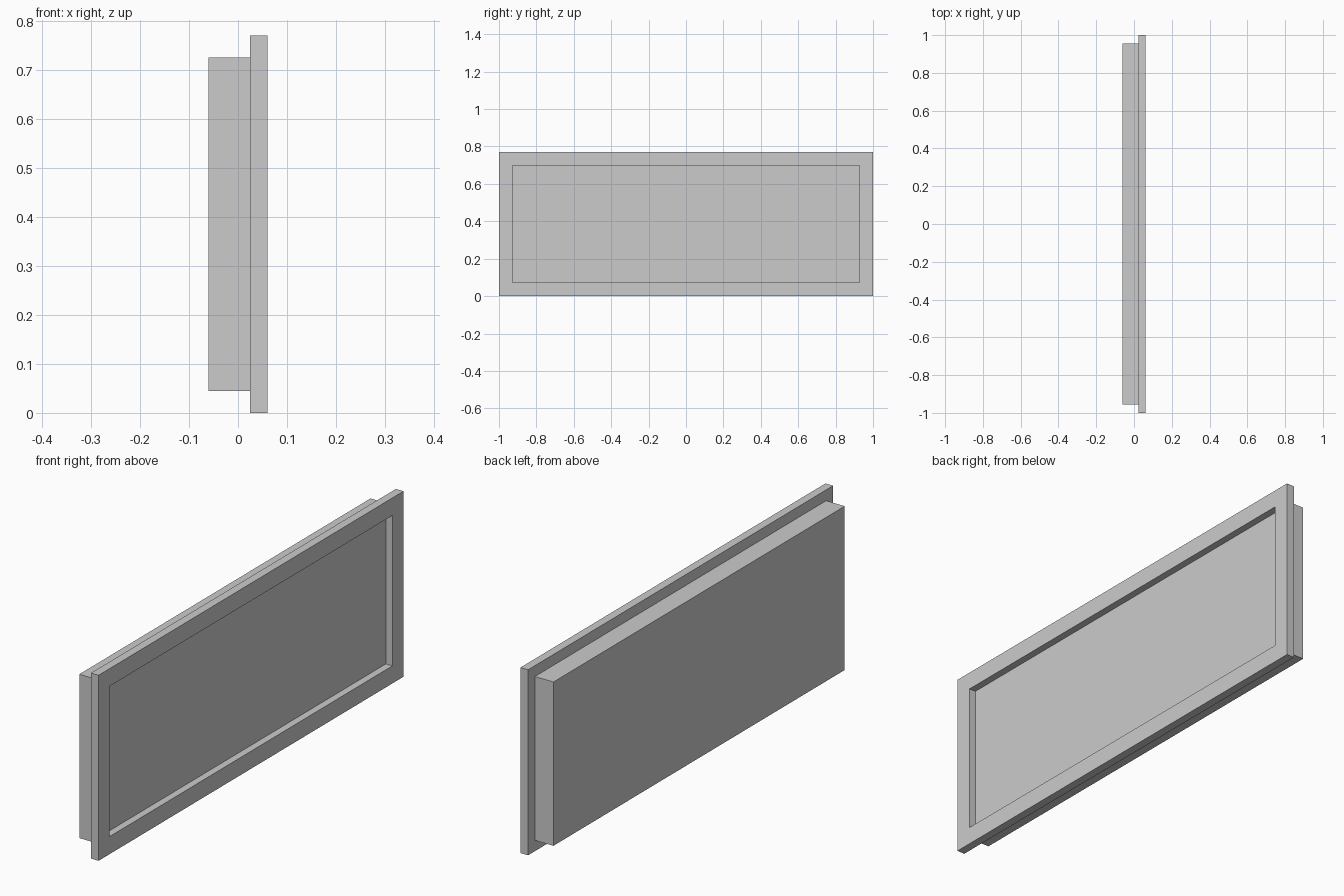
import bpy
import bmesh
from mathutils import Vector

cube = bpy.data.objects.get("Cube")
if cube:
    bpy.data.objects.remove(cube, do_unlink=True)

# Single plain grey
grey = bpy.data.materials.new("plain_grey")
grey.use_nodes = True
colour = (0.6, 0.6, 0.6, 1)
grey.diffuse_color = colour
grey.node_tree.nodes["Principled BSDF"].inputs["Base Color"].default_value = colour

HEIGHT = 0.77
BACK, JOIN, FLOOR, FRONT = -0.06, 0.025, 0.03, 0.06


def rectangle(bm, x, inset):
    """Ring of four corners across the panel, inset from the outer border."""
    y, low, high = 1 - inset, inset, HEIGHT - inset
    corners = [(-y, low), (y, low), (y, high), (-y, high)]
    return [bm.verts.new((x, *c)) for c in corners]


def loft(name, sections):
    """Closed solid through a series of (x, inset) rectangles."""
    bm = bmesh.new()
    rings = [rectangle(bm, x, inset) for x, inset in sections]
    for a, b in zip(rings, rings[1:]):
        for i in range(4):
            j = (i + 1) % 4
            bm.faces.new((a[i], a[j], b[j], b[i]))
    bm.faces.new(rings[0])
    bm.faces.new(rings[-1])
    bmesh.ops.recalc_face_normals(bm, faces=bm.faces)
    mesh = bpy.data.meshes.new(name)
    bm.to_mesh(mesh)
    bm.free()
    mesh.materials.append(grey)
    obj = bpy.data.objects.new(name, mesh)
    bpy.context.collection.objects.link(obj)
    return obj


# Stepped solid: rear box, wider front flange, and recessed front face
loft("recessed_panel", [
    (BACK, 0.045),
    (JOIN, 0.045),
    (JOIN, 0),
    (FRONT, 0),
    (FRONT, 0.073),
    (FLOOR, 0.073),
])
